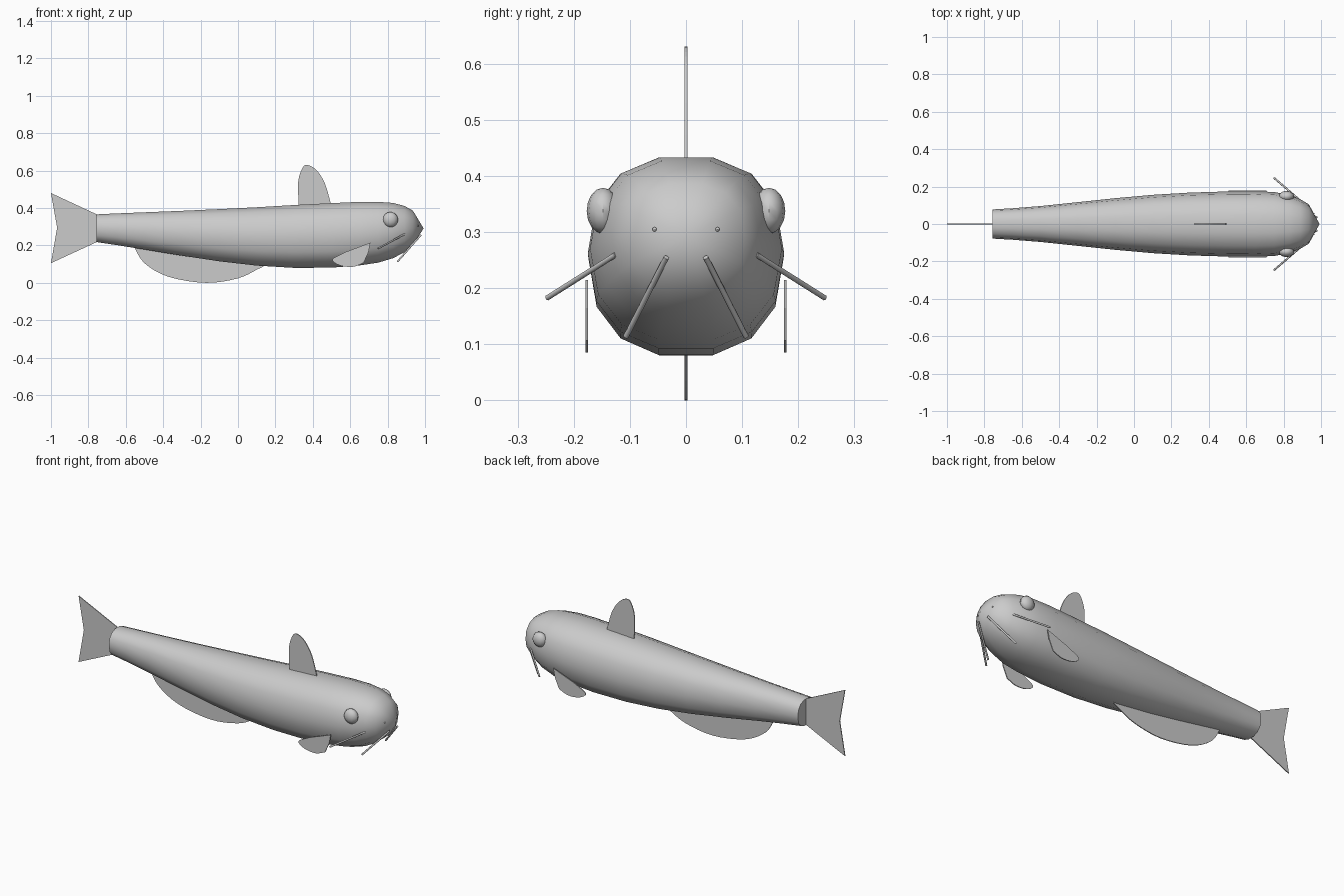
import bpy, bmesh, math
from mathutils import Vector

if "Cube" in bpy.data.objects:
    bpy.data.objects.remove(bpy.data.objects["Cube"])


def finish(name, bm, angle=None):
    bmesh.ops.recalc_face_normals(bm, faces=bm.faces[:])
    me = bpy.data.meshes.new(name)
    bm.to_mesh(me)
    bm.free()
    ob = bpy.data.objects.new(name, me)
    bpy.context.collection.objects.link(ob)
    if angle:
        bpy.ops.object.select_all(action='DESELECT')
        bpy.context.view_layer.objects.active = ob
        ob.select_set(True)
        bpy.ops.object.shade_smooth_by_angle(angle=math.radians(angle))
    return ob


def spow(v, e=0.85):
    return math.copysign(abs(v) ** e, v)


def fin(name, outline, y=0.0, thick=0.005):
    bm = bmesh.new()
    face = bm.faces.new([bm.verts.new((x, y - thick / 2, z)) for x, z in outline])
    ext = bmesh.ops.extrude_face_region(bm, geom=[face])
    bmesh.ops.translate(bm, vec=(0, thick, 0),
                        verts=[g for g in ext['geom'] if isinstance(g, bmesh.types.BMVert)])
    return finish(name, bm)


def curve(points, n=4):
    # Catmull-Rom rounding of an open outline
    p = [Vector(q) for q in points]
    p = [2 * p[0] - p[1]] + p + [2 * p[-1] - p[-2]]
    out = []
    for i in range(1, len(p) - 2):
        a, b, c, d = p[i - 1:i + 3]
        for k in range(n):
            t = k / n
            out.append(0.5 * (2 * b + (c - a) * t + (2 * a - 5 * b + 4 * c - d) * t * t
                              + (3 * b - a - 3 * c + d) * t ** 3))
    return [tuple(v) for v in out + [p[-2]]]


def rod(name, a, b, r=0.005):
    a, b = Vector(a), Vector(b)
    bm = bmesh.new()
    bmesh.ops.create_cone(bm, cap_ends=True, segments=8, radius1=r, radius2=r, depth=(b - a).length)
    bmesh.ops.rotate(bm, verts=bm.verts, matrix=(b - a).to_track_quat('Z', 'Y').to_matrix())
    bmesh.ops.translate(bm, verts=bm.verts, vec=(a + b) / 2)
    return finish(name, bm, 50)


def ball(name, centre, scale, u=12, v=8):
    bm = bmesh.new()
    bmesh.ops.create_uvsphere(bm, u_segments=u, v_segments=v, radius=1)
    bmesh.ops.scale(bm, verts=bm.verts, vec=scale)
    bmesh.ops.translate(bm, verts=bm.verts, vec=centre)
    return finish(name, bm, 40)


# body: 14-sided sections lofted along x (x, top z, bottom z, half width)
stations = [(-0.757, 0.366, 0.218, 0.078), (-0.65, 0.371, 0.202, 0.084),
            (-0.5, 0.377, 0.178, 0.096), (-0.3, 0.385, 0.145, 0.117),
            (-0.1, 0.394, 0.115, 0.138), (0.1, 0.404, 0.092, 0.156),
            (0.3, 0.416, 0.080, 0.168), (0.5, 0.426, 0.081, 0.174),
            (0.65, 0.433, 0.093, 0.175), (0.75, 0.433, 0.108, 0.171),
            (0.83, 0.427, 0.132, 0.155), (0.89, 0.411, 0.164, 0.132),
            (0.935, 0.386, 0.200, 0.105)]
N = 14
bm = bmesh.new()
rings = []
for x, top, bot, w in stations:
    c, h = (top + bot) / 2, (top - bot) / 2 / 0.979
    rings.append([bm.verts.new((x, w * spow(math.cos(2 * math.pi * i / N)),
                                c + h * spow(math.sin(2 * math.pi * i / N)))) for i in range(N)])
for r0, r1 in zip(rings, rings[1:]):
    for i in range(N):
        j = (i + 1) % N
        bm.faces.new((r0[i], r0[j], r1[j], r1[i]))
bm.faces.new(rings[0])
nose = bm.verts.new((0.992, 0, 0.291))
for i in range(N):
    bm.faces.new((rings[-1][i], rings[-1][(i + 1) % N], nose))
finish("body", bm, 50)

# centre-line fins
fin("dorsal_fin", curve([(0.325, 0.40), (0.322, 0.54), (0.345, 0.615), (0.373, 0.63),
                         (0.42, 0.602), (0.465, 0.53), (0.50, 0.41)]))
fin("anal_fin", curve([(-0.56, 0.20), (-0.50, 0.105), (-0.37, 0.032), (-0.17, 0.0),
                       (0.0, 0.024), (0.10, 0.07), (0.16, 0.10)]))
fin("tail_fin", [(-0.755, 0.366), (-1.0, 0.48), (-0.967, 0.295), (-1.0, 0.105), (-0.755, 0.218)])

# paired parts on both sides
for s, side in ((1, "left"), (-1, "right")):
    fin("pectoral_fin_" + side,
        [(0.708, 0.215)] + curve([(0.575, 0.165), (0.505, 0.125), (0.545, 0.093),
                                  (0.615, 0.086), (0.672, 0.107)]) + [(0.698, 0.165)],
        y=s * 0.177)
    ball("eye_" + side, (0.815, s * 0.148, 0.338), (0.041, 0.029, 0.041))
    ball("nostril_" + side, (0.962, s * 0.056, 0.305), (0.004, 0.004, 0.004), 8, 6)
    rod("outer_barbel_" + side, (0.89, s * 0.125, 0.26), (0.748, s * 0.247, 0.183))
    rod("inner_barbel_" + side, (0.977, s * 0.035, 0.255), (0.853, s * 0.107, 0.114))
